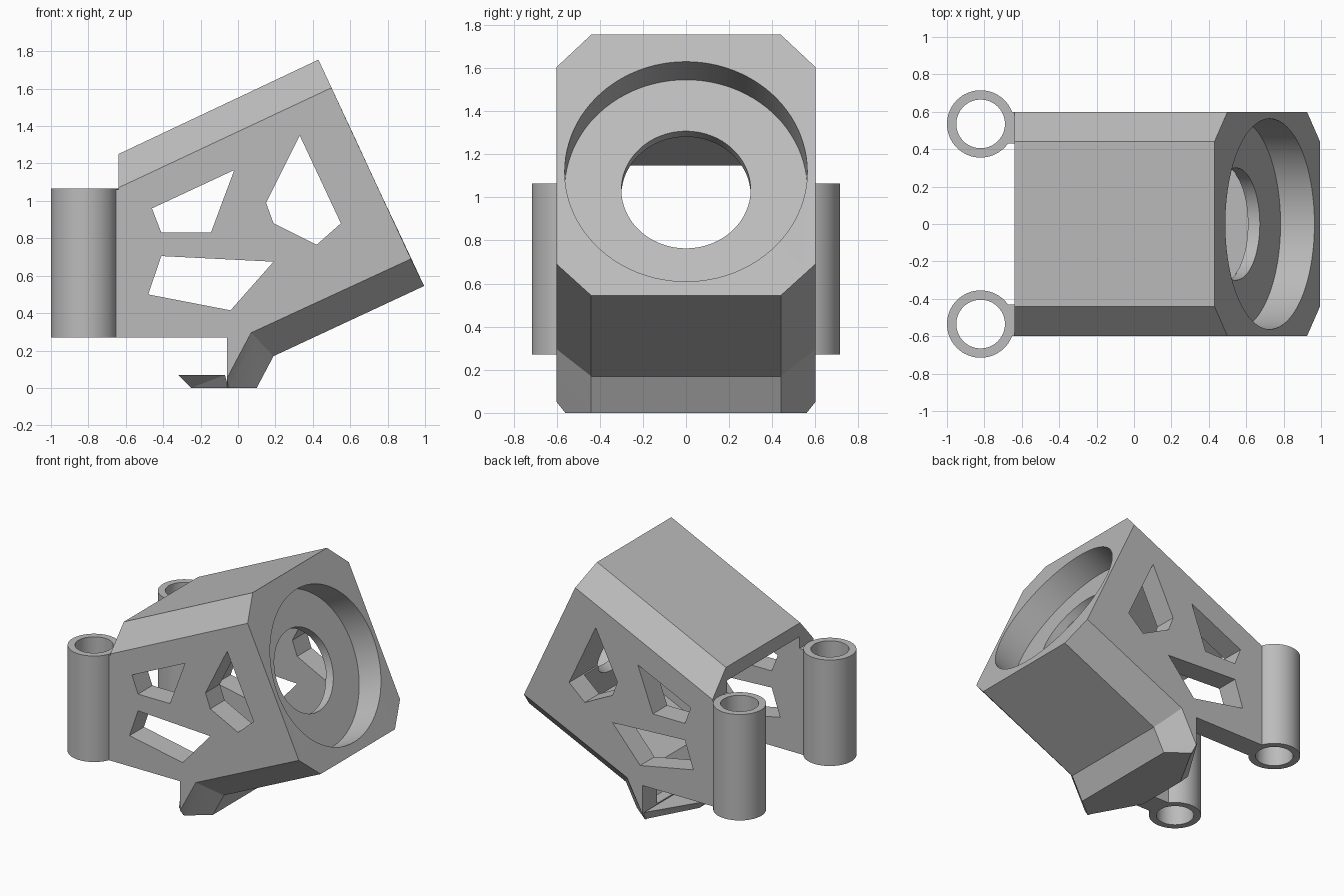
import bpy, bmesh, math
from mathutils import Vector

cube = bpy.data.objects.get("Cube")
if cube:
    bpy.data.objects.remove(cube, do_unlink=True)

GREY = bpy.data.materials.new("plain_grey")
GREY.use_nodes = True
GREY.diffuse_color = (0.5, 0.5, 0.5, 1)
GREY.node_tree.nodes["Principled BSDF"].inputs["Base Color"].default_value = (0.5, 0.5, 0.5, 1)


def finish(name, bm):
    bmesh.ops.recalc_face_normals(bm, faces=bm.faces[:])
    mesh = bpy.data.meshes.new(name)
    bm.to_mesh(mesh)
    bm.free()
    mesh.materials.append(GREY)
    ob = bpy.data.objects.new(name, mesh)
    bpy.context.collection.objects.link(ob)
    return ob


def loft(name, rings):
    """Skin matching rings of points and cap both ends."""
    bm = bmesh.new()
    loops = [[bm.verts.new(p) for p in ring] for ring in rings]
    for a, b in zip(loops, loops[1:]):
        n = len(a)
        for i in range(n):
            j = (i + 1) % n
            bm.faces.new((a[i], a[j], b[j], b[i]))
    bm.faces.new(loops[0])
    bm.faces.new(loops[-1])
    bmesh.ops.remove_doubles(bm, verts=bm.verts[:], dist=1e-5)
    # Split only the bent faces
    bent = [f for f in bm.faces if any(
        abs((v.co - f.verts[0].co).dot(f.normal)) > 0.001 for v in f.verts)]
    bm.normal_update()
    bent = [f for f in bm.faces if any(
        abs((v.co - f.calc_center_median()).dot(f.normal)) > 0.001 for v in f.verts)]
    bmesh.ops.triangulate(bm, faces=bent)
    return finish(name, bm)


def side_prism(name, outline, y0, y1):
    return loft(name, [[(x, y, z) for x, z in outline] for y in (y0, y1)])


def cut(target, cutter):
    cutter.hide_render = True
    mod = target.modifiers.new("cut", "BOOLEAN")
    mod.operation = "DIFFERENCE"
    mod.solver = "EXACT"
    mod.object = cutter
    bpy.context.view_layer.objects.active = target
    bpy.ops.object.modifier_apply(modifier=mod.name)
    bpy.data.objects.remove(cutter, do_unlink=True)


def smooth(ob):
    bpy.ops.object.select_all(action="DESELECT")
    ob.select_set(True)
    bpy.context.view_layer.objects.active = ob
    bpy.ops.object.shade_smooth_by_angle(angle=math.radians(25))


# Tilted housing with chamfered long edges
middle = [(-.64, 1.25), (.43, 1.755), (.995, .545), (.19, .17),
          (.1, 0), (-.06, 0), (-.06, .27), (-.64, .27)]
side = [(-.64, 1.07), (.5, 1.605), (.925, .69), (.07, .295),
        (-.055, .06), (-.06, .05), (-.06, .27), (-.64, .27)]
near = [tuple(m + .75 * (s - m) for m, s in zip(p, q)) for p, q in zip(middle, side)]
near[4], near[5] = (-.05, 0), (-.06, 0)
layers = [(-.6, side), (-.56, near), (-.44, middle),
          (.44, middle), (.56, near), (.6, side)]
housing = loft("housing", [[(x, y, z) for x, z in outline] for y, outline in layers])

# Hollow interior, open at the rear and underneath
cavity = [(.227, 1.552), (.709, .52), (.11, .24), (.02, .07), (-.8, .07), (-.8, 1.073)]
cut(housing, side_prism("cavity_cutter", cavity, -.43, .43))

# Round recess and through hole in the tilted face
axis = Vector((math.cos(math.radians(25)), 0, math.sin(math.radians(25))))
mouth = Vector((.727, 0, 1.12))
for radius, start, end in ((.563, -.2, .3), (.3, -.4, .1)):
    bpy.ops.mesh.primitive_cylinder_add(
        vertices=96, radius=radius, depth=end - start,
        location=mouth + axis * (start + end) / 2,
        rotation=axis.to_track_quat("Z", "Y").to_euler())
    cut(housing, bpy.context.object)

# Angular windows through both side walls
windows = [
    [(-.46, .96), (-.02, 1.165), (-.145, .83), (-.41, .83)],
    [(.33, 1.35), (.55, .88), (.42, .765), (.19, .88), (.15, .99)],
    [(-.41, .705), (.19, .675), (-.04, .415), (-.48, .5)],
]
for outline in windows:
    cut(housing, side_prism("window_cutter", outline, -.8, .8))
smooth(housing)

# Tapered tongue under the housing, with undercut edges
bottom = [(-.05, -.56), (-.25, -.2), (-.25, .2), (-.05, .56)]
top = [(-.07, -.6), (-.32, -.2), (-.32, .2), (-.07, .6)]
loft("foot_tongue", [[(x, y, z) for x, y in ring] for ring, z in ((bottom, 0), (top, .07))])

# Upright mounting tubes and their webs
for label, sign in (("right", 1), ("left", -1)):
    bm = bmesh.new()
    n = 64
    profile = [(.18, .27), (.18, 1.065), (.13, 1.065), (.13, .27)]
    rings = [[bm.verts.new((-.82 + r * math.cos(math.tau * i / n),
                            sign * .535 + r * math.sin(math.tau * i / n), z))
              for i in range(n)] for r, z in profile]
    for k in range(4):
        a, b = rings[k], rings[(k + 1) % 4]
        for i in range(n):
            j = (i + 1) % n
            bm.faces.new((a[i], a[j], b[j], b[i]))
    smooth(finish(("back" if sign > 0 else "front") + "_mounting_tube", bm))
    web = [(-.675, .27), (-.635, .27), (-.635, 1.06), (-.675, 1.06)]
    side_prism(("back" if sign > 0 else "front") + "_tube_web", web, sign * .43, sign * .6)
